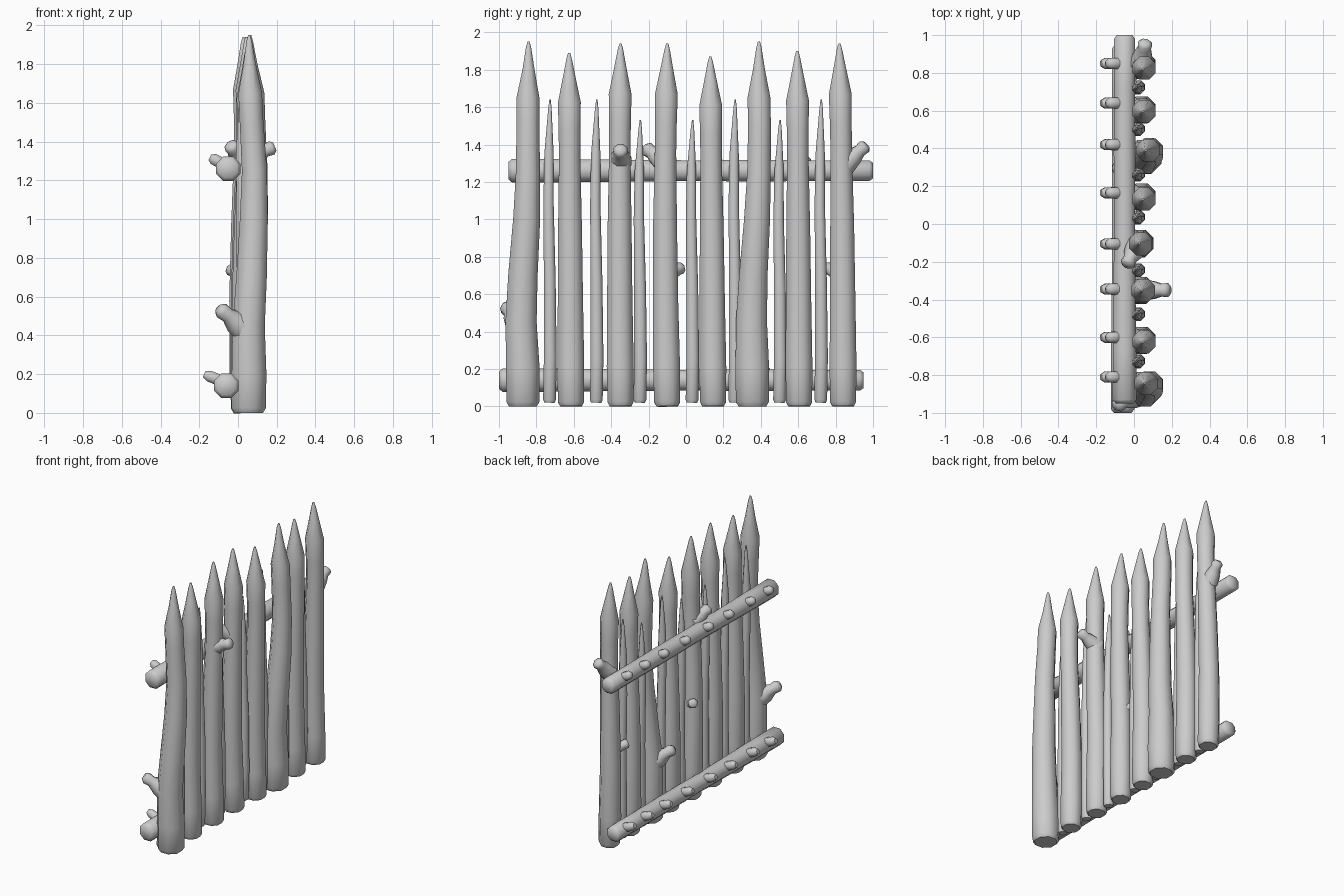
import bpy, bmesh, math
from mathutils import Vector

UP = Vector((0, 0, 1))


def limb(name, pts, sides=8):
    """Skin rings along a path of (x, y, z, radius) points."""
    bm = bmesh.new()
    pos = [Vector(p[:3]) for p in pts]
    rings = []
    for i, p in enumerate(pts):
        t = (pos[min(i + 1, len(pos) - 1)] - pos[max(i - 1, 0)]).normalized()
        q = UP.rotation_difference(t)
        ring = []
        for k in range(sides):
            a = 2 * math.pi * (k + 0.5) / sides
            ring.append(bm.verts.new(pos[i] + q @ Vector((math.cos(a), math.sin(a), 0)) * p[3]))
        rings.append(ring)
    for a, b in zip(rings, rings[1:]):
        for k in range(sides):
            n = (k + 1) % sides
            bm.faces.new((a[k], a[n], b[n], b[k]))
    bm.faces.new(rings[0][::-1])
    bm.faces.new(rings[-1])
    me = bpy.data.meshes.new(name)
    bm.to_mesh(me)
    bm.free()
    ob = bpy.data.objects.new(name, me)
    bpy.context.collection.objects.link(ob)
    bpy.ops.object.select_all(action='DESELECT')
    ob.select_set(True)
    bpy.context.view_layer.objects.active = ob
    bpy.ops.object.shade_smooth_by_angle(angle=math.radians(58))
    return ob


def knob(name, start, end, r0=0.055, r1=0.04):
    """Cut branch stub: flared root, rounded cut end."""
    s, e = Vector(start), Vector(end)
    prof = ((0, r0 * 1.15), (0.45, r0 * 0.9), (0.7, r1 * 0.9), (0.9, r1), (1, r1 * 0.6))
    limb(name, [(*s.lerp(e, f), r) for f, r in prof])


# straight large stakes: base x, base y, tip x, tip y, height, sideways bow
straight = [
    (0.045, -0.615, 0.045, -0.625, 1.89, 0.0),
    (0.04, -0.35, 0.04, -0.35, 1.94, -0.005),
    (0.035, -0.10, 0.025, -0.10, 1.94, -0.012),
    (0.045, 0.145, 0.045, 0.13, 1.87, 0.0),
    (0.045, 0.605, 0.045, 0.595, 1.90, 0.0),
    (0.045, 0.84, 0.045, 0.82, 1.94, 0.005),
]
profile = ((0, 0.062), (0.012, 0.075), (0.11, 0.078), (0.3, 0.073), (0.5, 0.069),
           (0.7, 0.062), (0.78, 0.063), (0.86, 0.066), (0.93, 0.037), (0.985, 0.015), (1, 0.006))
for i, (x0, y0, x1, y1, h, bow) in enumerate(straight):
    limb(f"stake_{i + 1}", [(x0 + (x1 - x0) * f - 0.01 * math.sin(f * 6),
                             y0 + (y1 - y0) * f + bow * math.sin(f * math.pi), h * f, r)
                            for f, r in profile])

# two thick crooked stakes
limb("crooked_stake_1", [
    (.055, -.872, 0, .08), (.055, -.872, .025, .096), (.057, -.872, .2, .097),
    (.055, -.882, .45, .09), (.07, -.872, .7, .085), (.082, -.852, 1.0, .078),
    (.085, -.845, 1.25, .07), (.07, -.845, 1.5, .066), (.063, -.845, 1.65, .066),
    (.06, -.842, 1.8, .035), (.058, -.842, 1.92, .015), (.058, -.842, 1.95, .006)])
limb("crooked_stake_2", [
    (.055, .355, 0, .08), (.055, .355, .025, .096), (.055, .355, .2, .097),
    (.05, .35, .45, .09), (.07, .36, .7, .082), (.085, .38, 1.0, .075),
    (.09, .39, 1.25, .068), (.08, .393, 1.5, .066), (.075, .39, 1.65, .066),
    (.068, .39, 1.8, .035), (.063, .39, 1.92, .015), (.063, .39, 1.95, .006)])

# thin stakes in the gaps: y, height
thin = [(-.73, 1.64), (-.48, 1.64), (-.247, 1.53), (.032, 1.53), (.26, 1.64), (.5, 1.53), (.72, 1.64)]
thin_profile = ((0, .03), (.01, .037), (.15, .037), (.4, .034), (.65, .03),
                (.82, .027), (.9, .018), (.97, .01), (1, .004))
for i, (y, h) in enumerate(thin):
    limb(f"thin_stake_{i + 1}", [(.02 + .006 * math.sin(f * 5), y + .005 * math.sin(f * 7),
                                  .02 + (h - .02) * f, r) for f, r in thin_profile])

# branch stubs
knob("branch_stub_1", (.05, -.88, .42), (-.1, -.965, .54), .07, .042)
knob("branch_stub_2", (.05, .35, .42), (-.1, .285, .54), .07, .042)
knob("branch_stub_3", (.04, -.35, 1.31), (.19, -.35, 1.375))
knob("branch_stub_4", (.02, -.11, 1.3), (-.04, -.22, 1.385))
knob("branch_stub_5", (.04, .85, 1.29), (.06, .965, 1.4))
knob("branch_stub_6", (.03, -.1, .7), (-.045, -.02, .745), .04, .034)
knob("branch_stub_7", (.03, .83, .7), (-.045, .745, .745), .04, .034)

# rails behind the stakes, with one peg per large stake
peg_y = (-.81, -.6, -.345, -.105, .165, .42, .64, .85)
for name, z, off, px in (("upper", 1.26, .025, -.145), ("lower", .14, -.025, -.175)):
    ys = (-.975, -.955, -.7, -.35, 0, .35, .7, .955, .975)
    rs = (.05, .068, .067, .063, .06, .062, .06, .06, .045)
    bx = -.05 if name == "upper" else -.06
    limb(f"{name}_rail", [(bx, y + off, z, r) for y, r in zip(ys, rs)])
    for i, y in enumerate(peg_y):
        s, e = Vector((-.06, y, z + .015)), Vector((px, y, z + .06))
        limb(f"{name}_peg_{i + 1}", [(*s.lerp(e, f), r) for f, r in
                                     ((0, .03), (.5, .032), (.8, .031), (1, .017))])
